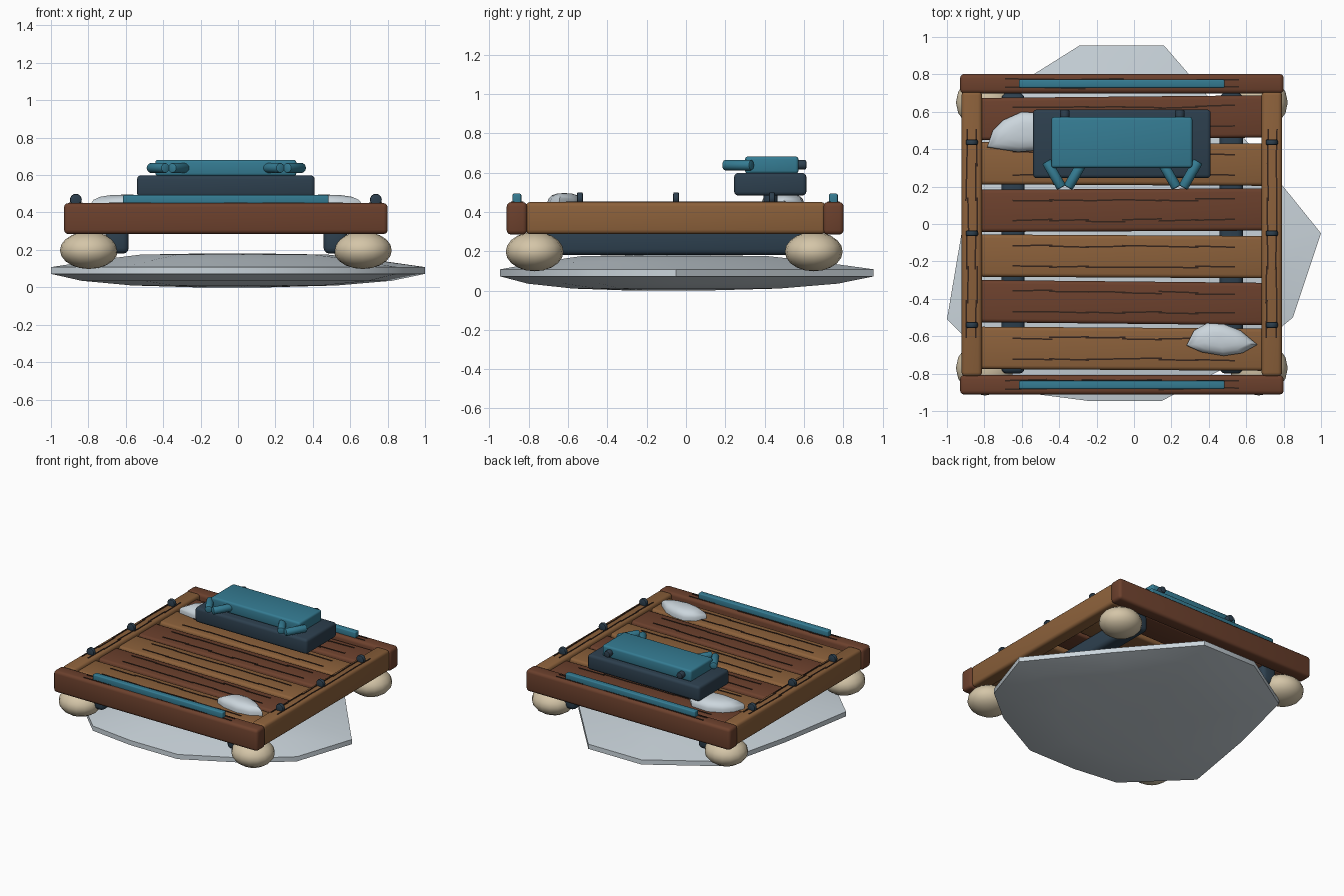
import bpy, bmesh, math, random
from mathutils import Matrix, Vector

random.seed(4)
if "Cube" in bpy.data.objects:
    bpy.data.objects.remove(bpy.data.objects["Cube"])


def material(name, rgb):
    m = bpy.data.materials.new(name)
    m.use_nodes = True
    m.diffuse_color = (*rgb, 1)
    bsdf = m.node_tree.nodes["Principled BSDF"]
    bsdf.inputs["Base Color"].default_value = (*rgb, 1)
    bsdf.inputs["Roughness"].default_value = 0.8
    return m


DARK = material("dark_wood", (0.15, 0.052, 0.026))
LIGHT = material("light_wood", (0.26, 0.118, 0.043))
GRAIN = material("wood_grain", (0.035, 0.017, 0.011))
TEAL = material("teal_cloth", (0.035, 0.2, 0.29))
SLATE = material("slate", (0.026, 0.05, 0.076))
IVORY = material("ivory", (0.66, 0.56, 0.39))
SNOW = material("snow", (0.6, 0.67, 0.72))


def finish(bm, name, mat, angle=40):
    bmesh.ops.recalc_face_normals(bm, faces=bm.faces)
    mesh = bpy.data.meshes.new(name)
    bm.to_mesh(mesh)
    bm.free()
    mesh.materials.append(mat)
    ob = bpy.data.objects.new(name, mesh)
    bpy.context.collection.objects.link(ob)
    bpy.ops.object.select_all(action="DESELECT")
    ob.select_set(True)
    bpy.context.view_layer.objects.active = ob
    bpy.ops.object.shade_smooth_by_angle(angle=math.radians(angle))
    return ob


def box(name, mat, xs, ys, zs, bevel=0.02, turn=0):
    """Rounded box between pairs of limits, turned about its own vertical axis."""
    bm = bmesh.new()
    bmesh.ops.create_cube(bm, size=1)
    bmesh.ops.scale(bm, verts=bm.verts, vec=[b - a for a, b in (xs, ys, zs)])
    bmesh.ops.bevel(bm, geom=bm.edges[:], offset=bevel, segments=3,
                    profile=0.5, affect="EDGES")
    ob = finish(bm, name, mat)
    ob.location = [(a + b) / 2 for a, b in (xs, ys, zs)]
    ob.rotation_euler.z = turn


def rod(name, mat, start, end, radius, bevel=0.008):
    """Round rod with softened ends."""
    a, b = Vector(start), Vector(end)
    bm = bmesh.new()
    bmesh.ops.create_cone(bm, cap_ends=True, segments=16, radius1=radius,
                          radius2=radius, depth=(b - a).length)
    rims = [e for e in bm.edges if any(len(f.verts) > 4 for f in e.link_faces)]
    bmesh.ops.bevel(bm, geom=rims, offset=bevel, segments=2, profile=0.5,
                    affect="EDGES")
    ob = finish(bm, name, mat)
    ob.location = (a + b) / 2
    ob.rotation_euler = (b - a).to_track_quat("Z", "Y").to_euler()


def lens(name, outline, profile, angle=40):
    """Domed slab: the outline is repeated in rings of (scale, height)."""
    n = len(outline)
    cx = sum(p[0] for p in outline) / n
    cy = sum(p[1] for p in outline) / n
    bm = bmesh.new()
    rings = [[bm.verts.new((cx + (x - cx) * s, cy + (y - cy) * s, z))
              for x, y in outline] for s, z in profile]
    for lo, hi in zip(rings, rings[1:]):
        for i in range(n):
            j = (i + 1) % n
            bm.faces.new((lo[i], lo[j], hi[j], hi[i]))
    bm.faces.new(rings[0])
    bm.faces.new(rings[-1])
    finish(bm, name, SNOW, angle)


def grain(name, centre, heading, length, dashes=6):
    """Row of thin, slightly wandering dashes along a heading."""
    bm = bmesh.new()
    step = length / dashes
    for i in range(dashes):
        place = (Matrix.Translation(centre) @ Matrix.Rotation(heading, 4, "Z")
                 @ Matrix.Translation(((i + 0.5) * step - length / 2,
                                       random.uniform(-0.006, 0.006), 0))
                 @ Matrix.Rotation(random.uniform(-0.03, 0.03), 4, "Z")
                 @ Matrix.Diagonal((step * 1.1, 0.008, 0.006, 1)))
        bmesh.ops.create_cube(bm, size=1, matrix=place)
    finish(bm, name, GRAIN)


# Ice floe
floe = [(-0.29, 0.955), (0.16, 0.955), (0.58, 0.47), (1, -0.05), (0.85, -0.5),
        (0.58, -0.72), (0.15, -0.945), (-0.25, -0.945), (-0.6, -0.9),
        (-1, -0.51), (-0.9, 0.08), (-0.76, 0.66)]
lens("ice_floe", floe, [(0.2, 0), (0.55, 0.01), (0.83, 0.035), (1, 0.072),
                        (1, 0.108), (0.75, 0.145), (0.5, 0.175), (0.2, 0.18)])

# Stone floats under the corners
for x in (-0.797, 0.667):
    for y in (-0.77, 0.65):
        bm = bmesh.new()
        bmesh.ops.create_uvsphere(bm, u_segments=16, v_segments=10, radius=1)
        bmesh.ops.scale(bm, verts=bm.verts, vec=(0.155, 0.147, 0.1))
        finish(bm, "corner_float", IVORY, 60).location = (x, y, 0.198)

# Runners beneath the deck
for x in (-0.647, 0.52):
    box("runner", SLATE, (x - 0.062, x + 0.062), (-0.8, 0.7), (0.18, 0.32), 0.03)

# Deck planks, alternating in colour
for i in range(6):
    y = -0.667 + i * 0.247
    turn = random.uniform(-0.012, 0.012)
    box("plank", DARK if i % 2 else LIGHT, (-0.83, 0.7), (y - 0.113, y + 0.113),
        (0.31, 0.425), 0.02, turn)
    for side in (-0.055, 0.055):
        grain("plank_grain", (-0.055, y + side, 0.426), turn, 1.17)

# Front and back rails with cloth strips
for name, y in (("front", -0.86), ("back", 0.75)):
    box(name + "_rail", DARK, (-0.93, 0.8), (y - 0.052, y + 0.052),
        (0.285, 0.45), 0.022)
    box(name + "_strip", TEAL, (-0.615, 0.485), (y - 0.022, y + 0.022),
        (0.44, 0.493), 0.008)
    for side in (-0.02, 0.02):
        grain("rail_grain", (-0.065, y + side, 0.451), 0, 1.23)

# Side rails with pegs
for name, x in (("right", -0.867), ("left", 0.737)):
    box(name + "_rail", LIGHT, (x - 0.055, x + 0.055), (-0.815, 0.71),
        (0.287, 0.45), 0.022)
    for side in (-0.025, 0.025):
        grain("rail_grain", (x + side, -0.05, 0.451), math.pi / 2, 1.1)
    for y in (-0.54, -0.05, 0.437):
        rod("peg", SLATE, (x, y - 0.015, 0.468), (x, y + 0.015, 0.468), 0.032)

# Bench with padded seat
for x in (-0.37, 0.245):
    rod("bench_foot", SLATE, (x, 0.43, 0.42), (x, 0.43, 0.5), 0.035)
box("bench_base", SLATE, (-0.54, 0.41), (0.245, 0.612), (0.483, 0.598), 0.02)
box("bench_pad", TEAL, (-0.442, 0.312), (0.3, 0.572), (0.595, 0.682), 0.015)

# Paired toggles at the front of the pad and knobs behind it
for x in (-0.37, 0.245):
    for side in (-1, 1):
        rod("toggle", TEAL, (x + side * 0.098, 0.335, 0.638),
            (x + side * 0.017, 0.195, 0.638), 0.027)
    rod("knob", SLATE, (x, 0.55, 0.64), (x, 0.612, 0.64), 0.025)

# Snow patches on the deck
dome = [(1, 0.424), (1, 0.45), (0.93, 0.468), (0.75, 0.484), (0.45, 0.493),
        (0.15, 0.495)]
front_patch = [(0.28, -0.65), (0.32, -0.57), (0.39, -0.53), (0.48, -0.535),
               (0.57, -0.57), (0.66, -0.645), (0.58, -0.69), (0.48, -0.705),
               (0.36, -0.685)]
back_patch = [(-0.785, 0.41), (-0.755, 0.5), (-0.7, 0.555), (-0.6, 0.6),
              (-0.46, 0.59), (-0.38, 0.5), (-0.46, 0.4), (-0.62, 0.385)]
lens("front_snow_patch", front_patch, dome, 60)
lens("back_snow_patch", back_patch, dome, 60)
